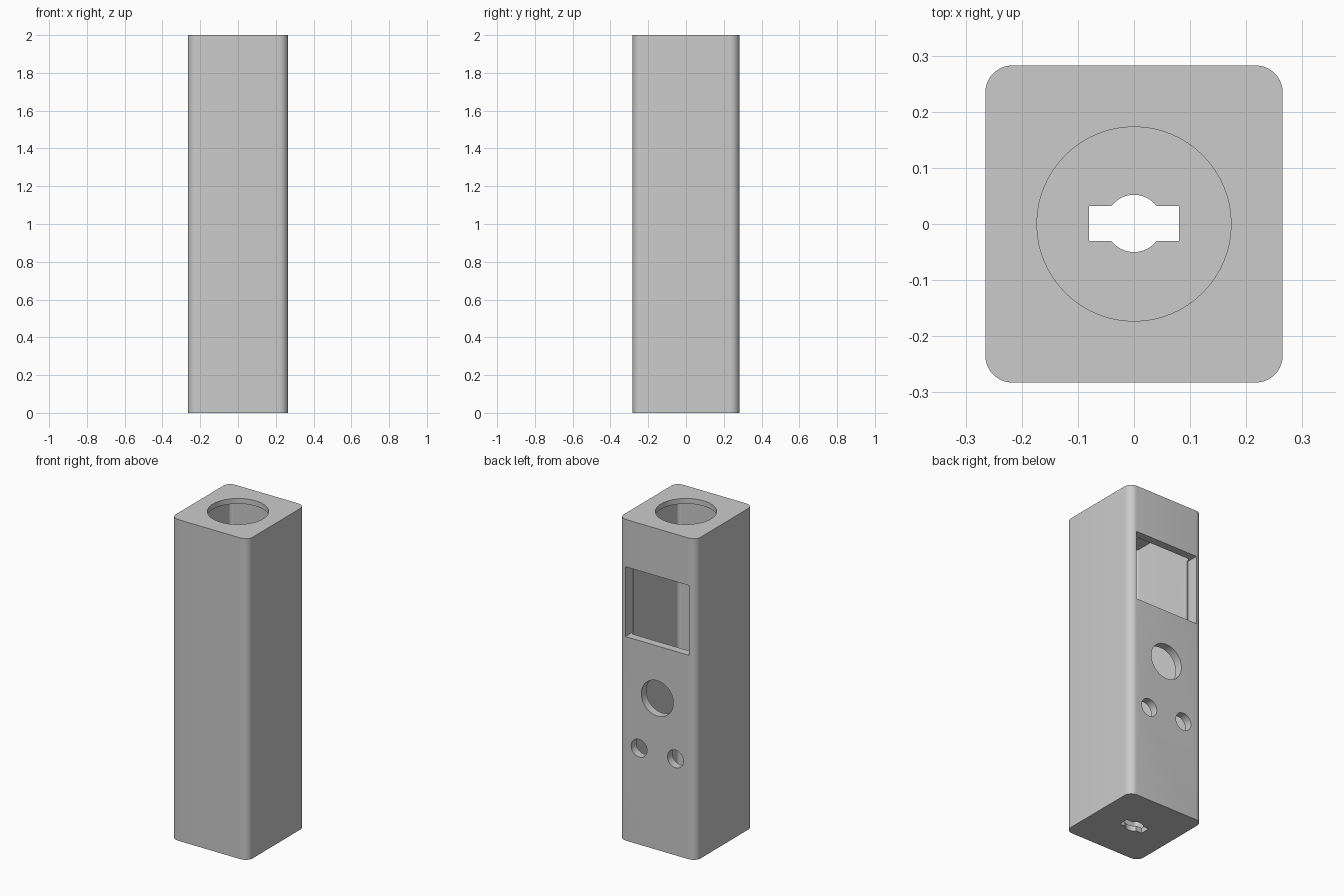
import bpy, bmesh, math
from mathutils import Matrix, Vector

cube = bpy.data.objects.get("Cube")
if cube:
    bpy.data.objects.remove(cube, do_unlink=True)

WIDTH, DEPTH, HEIGHT = 0.53, 0.565, 2.0
WALL, PLATE = 0.05, 0.033
BACK = DEPTH / 2 - WALL / 2

grey = bpy.data.materials.new("plain_grey")
grey.use_nodes = True
grey.diffuse_color = (0.6, 0.6, 0.6, 1)
grey.node_tree.nodes["Principled BSDF"].inputs["Base Color"].default_value = (0.6, 0.6, 0.6, 1)


def add_object(name, bm):
    bmesh.ops.recalc_face_normals(bm, faces=bm.faces)
    mesh = bpy.data.meshes.new(name)
    bm.to_mesh(mesh)
    bm.free()
    mesh.materials.append(grey)
    obj = bpy.data.objects.new(name, mesh)
    bpy.context.collection.objects.link(obj)
    return obj


def box(name, size, centre, radius=0):
    """Box whose upright edges are rounded when a radius is given."""
    bm = bmesh.new()
    bmesh.ops.create_cube(bm, size=1, matrix=Matrix.Translation(centre) @ Matrix.Diagonal((*size, 1)))
    if radius:
        upright = [e for e in bm.edges if abs(e.verts[0].co.z - e.verts[1].co.z) > 0.5]
        bmesh.ops.bevel(bm, geom=upright, offset=radius, segments=10, profile=0.5, affect='EDGES')
    return add_object(name, bm)


def cylinder(name, radius, length, centre, facing_back=False):
    bm = bmesh.new()
    turn = Matrix.Rotation(math.pi / 2 if facing_back else 0, 4, 'X')
    bmesh.ops.create_cone(bm, cap_ends=True, segments=64, radius1=radius, radius2=radius,
                          depth=length, matrix=Matrix.Translation(centre) @ turn)
    return add_object(name, bm)


# Rounded outer case
case = box("case", (WIDTH, DEPTH, HEIGHT), (0, 0, HEIGHT / 2), 0.048)

# Inner cavity, then round top opening
cutters = [
    box("cavity_cutter", (WIDTH - 2 * WALL, DEPTH - 2 * WALL, HEIGHT - 2 * PLATE),
        (0, 0, HEIGHT / 2), 0.02),
    cylinder("top_opening_cutter", 0.173, 0.1, (0, 0, HEIGHT)),
]

# Keyed slot through the floor
cutters += [
    box("floor_slot_cutter", (0.16, 0.062, 0.1), (0, 0.001, 0)),
    cylinder("floor_hole_cutter", 0.051, 0.11, (0, 0.001, 0)),
]

# Back panel: display window, large button hole and two small holes
cutters.append(box("window_cutter", (0.44, 0.1, 0.435), (0, BACK, 1.4875)))
cutters.append(cylinder("large_hole_cutter", 0.11, 0.1, (0, BACK, 0.944), True))
for side, x in (("left", 0.125), ("right", -0.125)):
    cutters.append(cylinder(side + "_small_hole_cutter", 0.055, 0.1, (x, BACK, 0.6), True))

# Cut every opening out of the case
bpy.context.view_layer.objects.active = case
case.select_set(True)
for cutter in cutters:
    mod = case.modifiers.new(cutter.name, 'BOOLEAN')
    mod.operation, mod.solver, mod.object = 'DIFFERENCE', 'EXACT', cutter
    bpy.ops.object.modifier_apply(modifier=mod.name)
    bpy.data.objects.remove(cutter, do_unlink=True)

bpy.ops.object.shade_smooth_by_angle(angle=math.radians(30))
